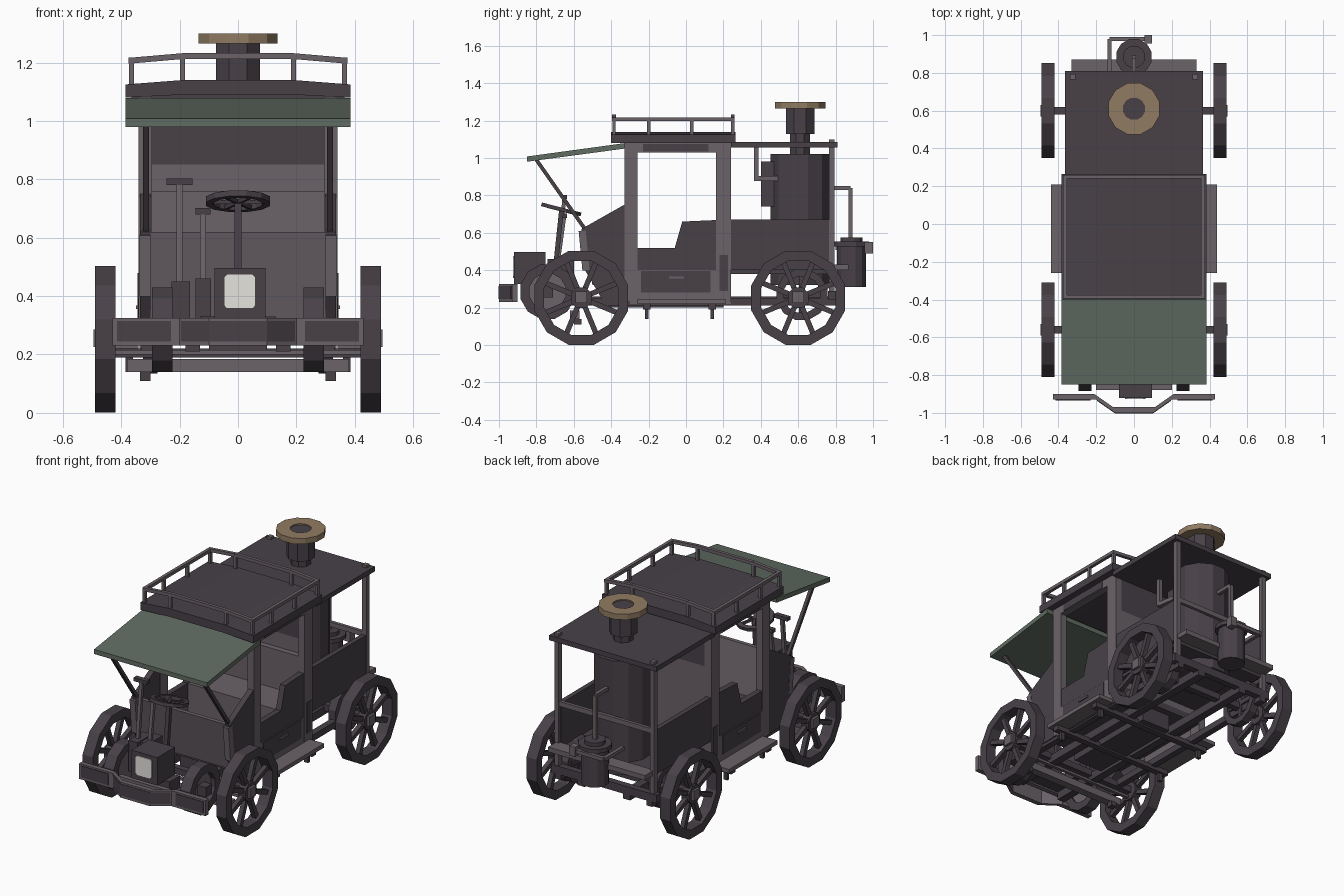
import bpy, bmesh, math
from mathutils import Vector, Matrix

cube = bpy.data.objects.get("Cube")
if cube:
    bpy.data.objects.remove(cube)


def material(name, rgb):
    m = bpy.data.materials.new(name)
    m.use_nodes = True
    m.diffuse_color = (*rgb, 1)
    m.node_tree.nodes["Principled BSDF"].inputs["Base Color"].default_value = (*rgb, 1)
    return m


DARK = material("dark iron", (0.065, 0.053, 0.064))
LIGHT = material("worn grey", (0.145, 0.122, 0.14))
GREEN = material("awning green", (0.117, 0.15, 0.122))
BRASS = material("dull brass", (0.28, 0.2, 0.122))
LENS = material("lamp glass", (0.78, 0.77, 0.73))


def finish(name, bm, mat):
    bmesh.ops.recalc_face_normals(bm, faces=bm.faces)
    me = bpy.data.meshes.new(name)
    bm.to_mesh(me)
    bm.free()
    me.materials.append(mat)
    ob = bpy.data.objects.new(name, me)
    bpy.context.collection.objects.link(ob)
    return ob


def box(name, x, y, z, mat=DARK):
    bm = bmesh.new()
    bmesh.ops.create_cube(bm, size=1)
    for v in bm.verts:
        v.co = [(a + b) / 2 + c * (b - a) for (a, b), c in zip((x, y, z), v.co)]
    return finish(name, bm, mat)


def pair(name, x, y, z, mat=DARK):
    box("left_" + name, x, y, z, mat)
    box("right_" + name, (-x[1], -x[0]), y, z, mat)


def prism(name, pts, a, b, axis, mat=DARK):
    """Extrude a 2D outline along x (outline y,z), y (outline x,z) or z (outline x,y)."""
    bm = bmesh.new()
    place = {"x": lambda p, t: (t, *p), "y": lambda p, t: (p[0], t, p[1]),
             "z": lambda p, t: (*p, t)}[axis]
    lo, hi = ([bm.verts.new(place(p, t)) for p in pts] for t in (a, b))
    bm.faces.new(lo)
    bm.faces.new(hi)
    for i in range(len(pts)):
        j = (i + 1) % len(pts)
        bm.faces.new((lo[i], lo[j], hi[j], hi[i]))
    return finish(name, bm, mat)


def beam(name, p, q, w=0.02, mat=DARK):
    p, q = Vector(p), Vector(q)
    d = q - p
    bm = bmesh.new()
    bmesh.ops.create_cube(bm, size=1)
    rot = d.to_track_quat("Z", "Y").to_matrix().to_4x4()
    bm.transform(Matrix.Translation((p + q) / 2) @ rot @ Matrix.Diagonal((w, w, d.length, 1)))
    return finish(name, bm, mat)


def lathe(name, centre, profile, axis=(0, 0, 1), n=12, mat=DARK):
    """Spin a closed outline of (radius, height) around an axis."""
    bm = bmesh.new()
    rings = []
    for i in range(n):
        a = (i + 0.5) * math.tau / n
        rings.append([bm.verts.new((r * math.cos(a), r * math.sin(a), h)) for r, h in profile])
    for i in range(n):
        for k in range(len(profile)):
            m = (k + 1) % len(profile)
            u, v = rings[i], rings[(i + 1) % n]
            bm.faces.new((u[k], v[k], v[m], u[m]))
    bmesh.ops.remove_doubles(bm, verts=bm.verts, dist=1e-5)
    bm.transform(Matrix.Translation(centre) @ Vector(axis).to_track_quat("Z", "Y").to_matrix().to_4x4())
    return finish(name, bm, mat)


def cylinder(name, centre, r, h, axis=(0, 0, 1), n=12, mat=DARK):
    return lathe(name, centre, [(0, -h / 2), (r, -h / 2), (r, h / 2), (0, h / 2)], axis, n, mat)


def ring(name, centre, r0, r1, h, axis=(0, 0, 1), n=12, mat=DARK):
    return lathe(name, centre, [(r0, -h / 2), (r1, -h / 2), (r1, h / 2), (r0, h / 2)], axis, n, mat)


X = (1, 0, 0)
# Spoked wheels, axles and brake drums
for end, y in (("front", -0.56), ("rear", 0.6)):
    for side, s in (("left", 1), ("right", -1)):
        n = f"{end}_{side}_wheel"
        ring(n + "_rim", (s * 0.455, y, 0.252), 0.205, 0.26, 0.07, X)
        cylinder(n + "_hub", (s * 0.455, y, 0.252), 0.06, 0.05, X, 8)
        for i in range(8):
            a = i * math.tau / 8 + math.tau / 16
            c, t = math.cos(a), math.sin(a)
            beam(f"{n}_spoke_{i}", (s * 0.455, y + 0.05 * c, 0.252 + 0.05 * t),
                 (s * 0.455, y + 0.215 * c, 0.252 + 0.215 * t), 0.028)
        box(n + "_hub_cap", sorted((s * 0.45, s * 0.495)), (y - 0.03, y + 0.03), (0.225, 0.285), LIGHT)
    box(end + "_axle", (-0.45, 0.45), (y - 0.02, y + 0.02), (0.235, 0.275))
for side, s in (("left", 1), ("right", -1)):
    ring(f"{side}_front_drum", (s * 0.26, -0.74, 0.285), 0.1, 0.15, 0.07, X)
    cylinder(f"{side}_front_drum_plate", (s * 0.25, -0.74, 0.285), 0.11, 0.03, X, 12, LIGHT)
    box(f"{side}_drum_hub", sorted((s * 0.25, s * 0.32)), (-0.77, -0.71), (0.255, 0.315))
    ring(f"{side}_rear_drum", (s * 0.3, 0.62, 0.27), 0.1, 0.14, 0.05, X)
    beam(f"{side}_rear_drum_bar", (s * 0.3, 0.62, 0.15), (s * 0.3, 0.62, 0.39), 0.03)
    beam(f"{side}_rear_drum_cross", (s * 0.3, 0.5, 0.27), (s * 0.3, 0.74, 0.27), 0.03)

# Chassis
pair("chassis_beam", (0.13, 0.18), (-0.85, 0.8), (0.21, 0.26))
pair("outer_chassis_beam", (0.29, 0.33), (-0.5, 0.8), (0.21, 0.25))
for i, y in enumerate((-0.21, 0.14)):
    box(f"board_cross_beam_{i}", (-0.42, 0.42), (y - 0.02, y + 0.02), (0.19, 0.22))
    pair(f"board_bracket_{i}", (0.36, 0.385), (y - 0.01, y + 0.01), (0.14, 0.22))
box("front_cross_beam", (-0.38, 0.38), (-0.62, -0.57), (0.14, 0.185), LIGHT)
box("front_tie_rod", (-0.42, 0.42), (-0.57, -0.55), (0.2, 0.215), LIGHT)
pair("front_beam_foot", (0.3, 0.335), (-0.6, -0.56), (0.11, 0.14))
box("front_chassis_bar", (-0.2, 0.2), (-0.88, -0.85), (0.25, 0.29), LIGHT)
box("rear_cross_beam", (-0.36, 0.36), (0.76, 0.8), (0.24, 0.29))
pair("running_board", (0.34, 0.44), (-0.26, 0.21), (0.22, 0.245), LIGHT)
box("engine_block", (-0.1, 0.1), (-0.42, 0.2), (0.2, 0.3))

# Bumper with dark inset panels
bump = [(-0.43, -0.93), (-0.2, -0.93), (-0.1, -1), (0.1, -1), (0.2, -0.93), (0.43, -0.93),
        (0.43, -0.9), (0.21, -0.9), (0.11, -0.97), (-0.11, -0.97), (-0.21, -0.9), (-0.43, -0.9)]
prism("bumper", bump, 0.23, 0.325, "z", LIGHT)
pair("bumper_panel", (0.23, 0.415), (-0.934, -0.929), (0.245, 0.315))
plate = [(-0.195, -0.937), (-0.1, -1.003), (0.1, -1.003), (0.195, -0.937),
         (0.193, -0.931), (0.098, -0.997), (-0.098, -0.997), (-0.193, -0.931)]
prism("bumper_centre_panel", plate, 0.245, 0.315, "z")

# Lamp
box("lamp_housing", (-0.08, 0.095), (-0.92, -0.75), (0.325, 0.497))
lens = [(0.006 + sx * u, 0.416 + sz * v) for sx, sz, corner in
        ((1, 1, ((0.054, 0.048), (0.044, 0.059))), (-1, 1, ((0.044, 0.059), (0.054, 0.048))),
         (-1, -1, ((0.054, 0.048), (0.044, 0.059))), (1, -1, ((0.044, 0.059), (0.054, 0.048))))
        for u, v in corner]
prism("lamp_lens", lens, -0.926, -0.919, "y", LENS)
box("lamp_mount", (-0.13, 0.13), (-0.85, -0.75), (0.26, 0.33))
box("tall_lever_base", (-0.227, -0.165), (-0.74, -0.6), (0.26, 0.45))
box("short_lever_base", (-0.145, -0.093), (-0.74, -0.6), (0.26, 0.46))

# Steering wheel and levers
beam("steering_column", (0, -0.7, 0.4), (0, -0.665, 0.73), 0.025)
tilt = (0, 0.25, 0.97)
ring("steering_wheel", (0, -0.667, 0.725), 0.085, 0.113, 0.02, tilt)
for i in range(3):
    a = i * math.pi / 3
    d = Vector((math.cos(a), math.sin(a) * 0.97, -math.sin(a) * 0.25)) * 0.09
    c = Vector((0, -0.667, 0.722))
    beam(f"steering_spoke_{i}", c - d, c + d, 0.014)
for i, (x, z, w) in enumerate(((-0.2, 0.79, 0.045), (-0.12, 0.69, 0.025))):
    beam(f"lever_{i}", (x, -0.69, 0.4), (x, -0.65, z), 0.02, LIGHT)
    box(f"lever_handle_{i}", (x - w, x + w), (-0.665, -0.635), (z - 0.01, z + 0.012))

# Cab sides, pillars and trim
cowl = [(-0.56, 0.62), (-0.33, 0.75), (-0.3, 0.75), (-0.3, 0.23), (-0.44, 0.23), (-0.54, 0.4)]
door = [(-0.3, 0.4), (-0.3, 0.52), (-0.06, 0.52), (-0.02, 0.66), (0.2, 0.67), (0.2, 0.4)]
for side, s in (("left", 1), ("right", -1)):
    prism(f"{side}_cowl", cowl, s * 0.3, s * 0.335, "x")
    prism(f"{side}_door_panel", door, s * 0.3, s * 0.335, "x")
    beam(f"{side}_cowl_trim", (s * 0.318, -0.555, 0.61), (s * 0.318, -0.535, 0.4), 0.038, LIGHT)
    beam(f"{side}_awning_strut", (s * 0.315, -0.8, 0.99), (s * 0.315, -0.54, 0.62), 0.02)
pair("door_sill", (0.3, 0.338), (-0.3, 0.24), (0.22, 0.4), LIGHT)
pair("sill_panel", (0.337, 0.342), (-0.24, 0.13), (0.28, 0.395))
pair("door_handle", (0.341, 0.35), (-0.09, -0.01), (0.355, 0.367), LIGHT)
pair("front_pillar", (0.295, 0.34), (-0.33, -0.26), (0.23, 1.08), LIGHT)
pair("rear_pillar", (0.295, 0.34), (0.16, 0.24), (0.23, 1.08), LIGHT)
pair("rear_pillar_panel", (0.338, 0.344), (0.18, 0.225), (0.29, 0.48))
pair("door_header", (0.295, 0.34), (-0.33, 0.24), (1.03, 1.09), LIGHT)
pair("header_panel", (0.338, 0.344), (-0.23, 0.12), (1.035, 1.075))

# Cab interior and front board
prism("front_board", [(-0.56, 0.62), (-0.535, 0.62), (-0.47, 0.32), (-0.5, 0.32)], -0.3, 0.3, "x", LIGHT)
box("cab_floor", (-0.3, 0.3), (-0.48, 0.24), (0.3, 0.34))
box("back_wall_lower", (-0.3, 0.3), (0.2, 0.235), (0.34, 0.85), LIGHT)
box("back_wall_upper", (-0.3, 0.3), (0.2, 0.235), (0.85, 1.09))
box("seat_box", (-0.3, 0.3), (-0.06, 0.2), (0.34, 0.52), LIGHT)
box("seat_back", (-0.3, 0.3), (0.165, 0.2), (0.52, 0.76), LIGHT)

# Cab roof, luggage rail and awning
arch = [(-0.385, 1.08), (-0.385, 1.125), (-0.19, 1.14), (0.19, 1.14), (0.385, 1.125),
        (0.385, 1.08), (0.19, 1.09), (-0.19, 1.09)]
prism("cab_roof", arch, -0.4, 0.265, "y")
rail = [(-0.365, 1.207), (-0.19, 1.222), (0.19, 1.222), (0.365, 1.207)]
for end, y in (("front", -0.385), ("rear", 0.25)):
    for i, (x, z) in enumerate(rail):
        beam(f"{end}_rail_post_{i}", (x, y, 1.11), (x, y, z), 0.018, LIGHT)
        if i:
            px, pz = rail[i - 1]
            beam(f"{end}_rail_{i}", (px, y, pz), (x, y, z), 0.02, LIGHT)
for side, x in (("left", 0.365), ("right", -0.365)):
    beam(f"{side}_rail", (x, -0.395, 1.207), (x, 0.26, 1.207), 0.02, LIGHT)
    for i, y in enumerate((-0.2, 0.03)):
        beam(f"{side}_rail_post_{i}", (x, y, 1.11), (x, y, 1.207), 0.018, LIGHT)
prism("awning", [(-0.85, 0.98), (-0.85, 1.008), (-0.33, 1.079), (-0.33, 1.05)], -0.385, 0.385, "x", GREEN)

# Rear body and canopy
box("rear_canopy", (-0.365, 0.365), (0.24, 0.81), (1.055, 1.085))
pair("rear_side_panel", (0.305, 0.335), (0.24, 0.78), (0.4, 0.67))
pair("rear_post", (0.31, 0.34), (0.765, 0.795), (0.26, 1.1), LIGHT)
box("rear_rail", (-0.33, 0.33), (0.77, 0.79), (0.655, 0.685), LIGHT)
box("rear_floor", (-0.31, 0.31), (0.24, 0.78), (0.38, 0.4))
box("rear_step", (-0.33, 0.33), (0.78, 0.87), (0.4, 0.43), LIGHT)

# Boiler and chimney
cylinder("boiler", (0, 0.61, 0.67), 0.165, 0.7)
box("boiler_hatch", (-0.08, 0.08), (0.4, 0.47), (0.74, 0.98))
beam("boiler_pipe", (0.12, 0.375, 0.88), (0.12, 0.375, 1.06), 0.025, LIGHT)
beam("boiler_pipe_elbow", (0.12, 0.365, 0.89), (0.1, 0.5, 0.89), 0.025, LIGHT)
cylinder("chimney_neck", (0, 0.61, 1.07), 0.058, 0.14, n=8)
cylinder("chimney", (0, 0.61, 1.202), 0.082, 0.145, n=8)
ring("chimney_crown", (0, 0.61, 1.282), 0.06, 0.14, 0.035, mat=BRASS)
cylinder("chimney_opening", (0, 0.61, 1.28), 0.062, 0.025)

# Rear pump and pipes
cylinder("rear_pump", (0, 0.885, 0.42), 0.08, 0.22)
cylinder("rear_pump_flange", (0, 0.885, 0.54), 0.097, 0.025)
cylinder("rear_pump_cap", (0, 0.885, 0.56), 0.06, 0.03)
pipe = [(0, 0.72, 0.84), (0, 0.88, 0.84), (0, 0.88, 0.56)]
loop = [(-0.13, 0.8, 0.52), (-0.13, 0.98, 0.52), (0.08, 0.98, 0.52)]
for name, path in (("steam_pipe", pipe), ("pump_loop", loop)):
    for i in range(2):
        beam(f"{name}_{i}", path[i], path[i + 1], 0.022, LIGHT)
box("pump_valve", (0.055, 0.095), (0.955, 1.0), (0.49, 0.55), LIGHT)
